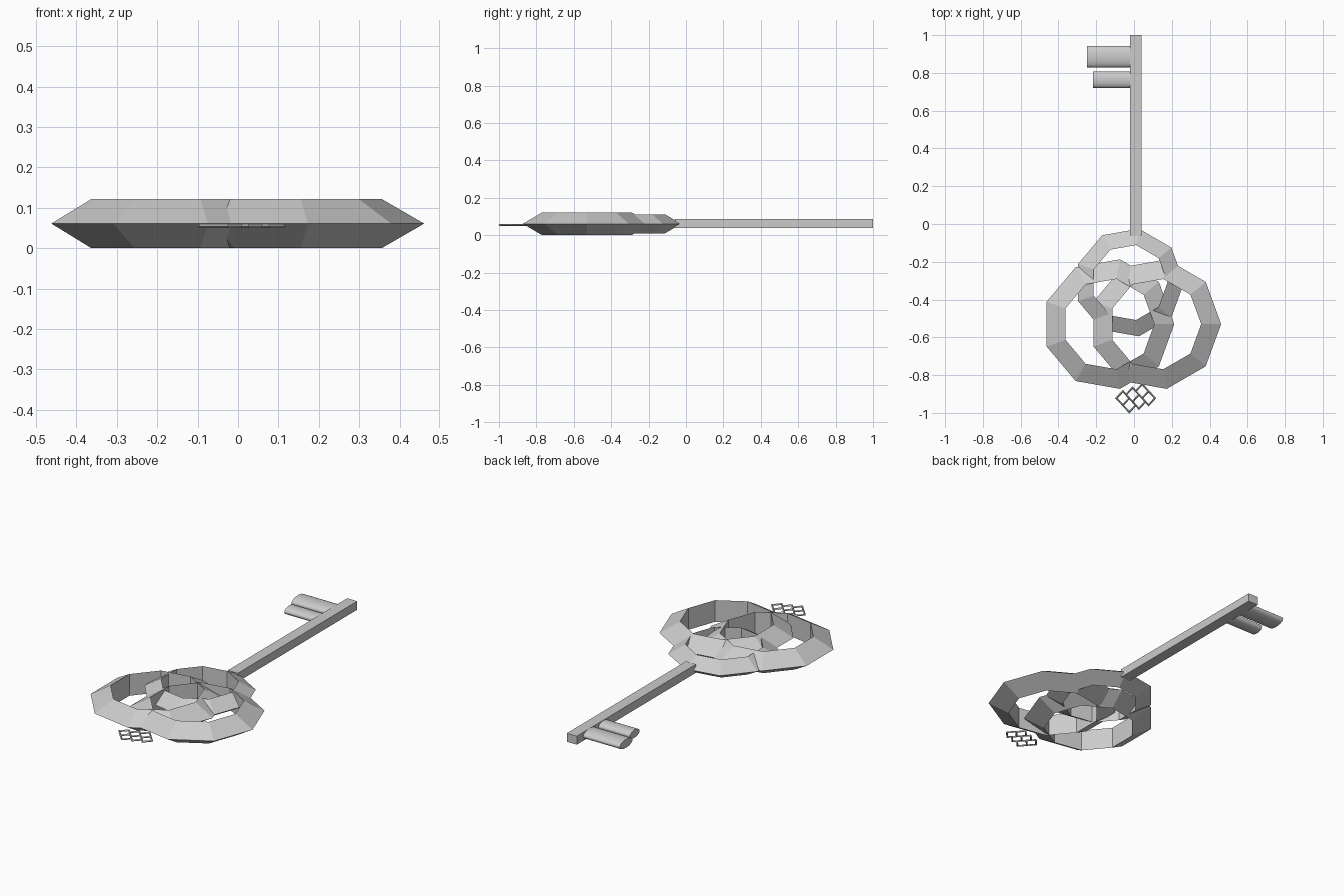
import bpy, math

if "Cube" in bpy.data.objects:
    bpy.data.objects.remove(bpy.data.objects["Cube"])

Z = 0.061


def ring(name, x, y, outer):
    # nine-sided ring with triangular section, point facing outward
    bpy.ops.mesh.primitive_torus_add(
        location=(x, y, Z), major_segments=9, minor_segments=3,
        major_radius=outer * 0.798, minor_radius=outer * 0.202)
    ob = bpy.context.object
    ob.name = name
    for p in ob.data.polygons:
        p.use_smooth = False


def tooth(name, x0, x1, y, ry, rz):
    # flattened round tooth lying along x
    bpy.ops.mesh.primitive_cylinder_add(
        vertices=32, radius=1, depth=1,
        location=((x0 + x1) / 2, y, 0.063), rotation=(0, math.pi / 2, 0))
    ob = bpy.context.object
    ob.name = name
    ob.scale = (rz, ry, x1 - x0)
    bpy.ops.object.transform_apply(location=False, rotation=True, scale=True)
    bpy.ops.object.shade_smooth_by_angle(angle=math.radians(35))


# Three overlapping bow rings
ring("bow_ring_left", -0.135, -0.53, 0.348)
ring("bow_ring_right", 0.113, -0.53, 0.348)
ring("bow_ring_top", -0.024, -0.31, 0.289)

# Shaft
bpy.ops.mesh.primitive_cube_add(size=1, location=(0.01, 0.47, 0.063))
shaft = bpy.context.object
shaft.name = "shaft"
shaft.scale = (0.062, 1.06, 0.048)

# Teeth
tooth("tooth_large", -0.248, 0.0, 0.886, 0.057, 0.024)
tooth("tooth_small", -0.216, 0.0, 0.764, 0.043, 0.022)

# Staggered diamond lattice charm: three rows of two open cells
hx, hy = 0.034, 0.037
verts, faces = [], []
for row in range(3):
    for col in range(2):
        a = col + row * 0.5
        n = len(verts)
        for da, db in ((0, 0), (1, 0), (1, 1), (0, 1)):
            u, v = a + da, row + db
            verts.append((-0.093 + (u + v) * hx, -0.922 + (v - u) * hy, 0.055))
        faces.append((n, n + 1, n + 2, n + 3))
mesh = bpy.data.meshes.new("lattice_charm")
mesh.from_pydata(verts, [], faces)
charm = bpy.data.objects.new("lattice_charm", mesh)
bpy.context.collection.objects.link(charm)
wire = charm.modifiers.new("wire", 'WIREFRAME')
wire.thickness = 0.01
wire.use_boundary = True
wire.use_even_offset = True
wire.offset = 0
